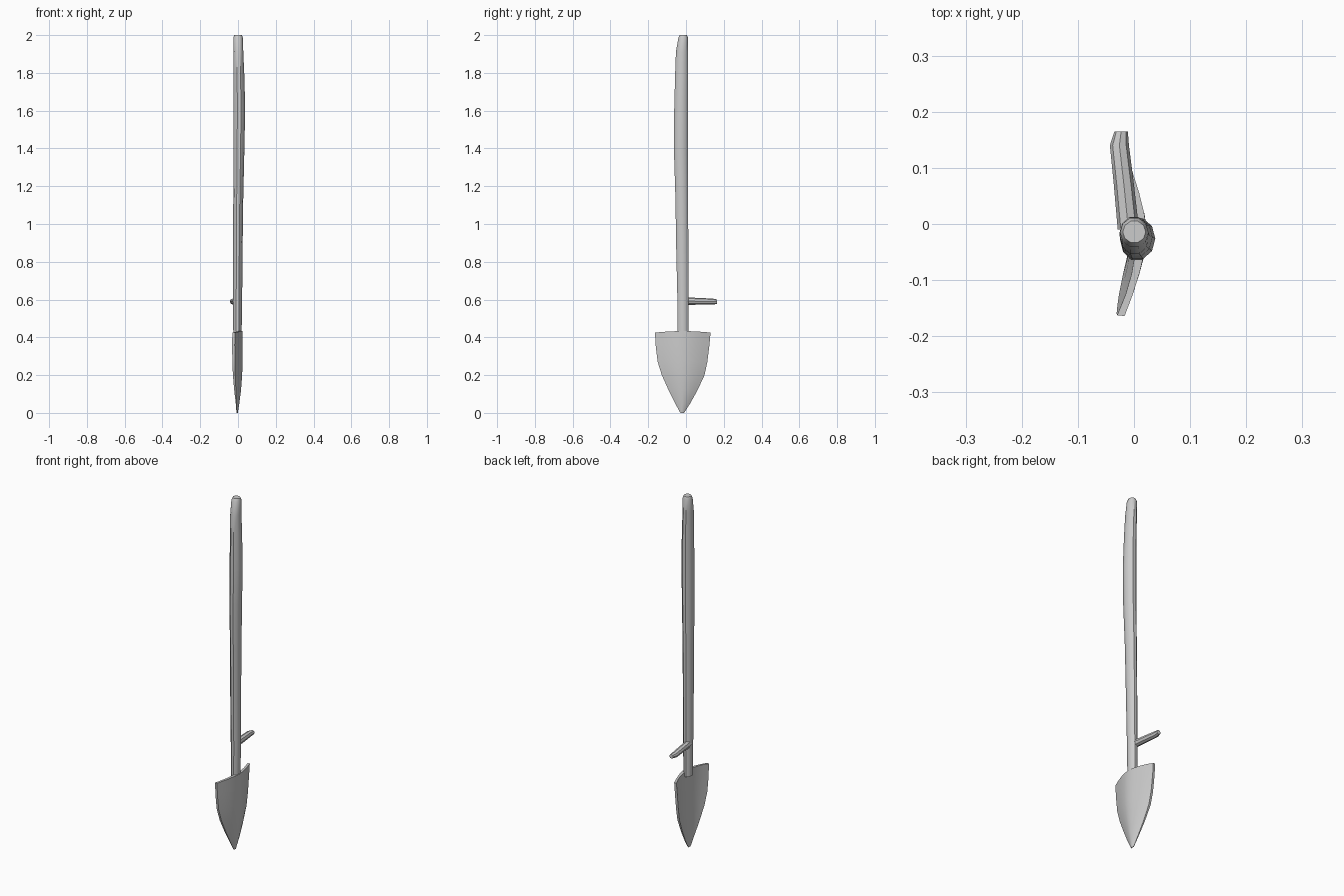
import bpy, bmesh, math
from mathutils import Vector

if "Cube" in bpy.data.objects:
    bpy.data.objects.remove(bpy.data.objects["Cube"])


def finish(name, bm, angle=40):
    bmesh.ops.recalc_face_normals(bm, faces=bm.faces)
    mesh = bpy.data.meshes.new(name)
    bm.to_mesh(mesh)
    bm.free()
    ob = bpy.data.objects.new(name, mesh)
    bpy.context.collection.objects.link(ob)
    bpy.ops.object.select_all(action='DESELECT')
    ob.select_set(True)
    bpy.context.view_layer.objects.active = ob
    bpy.ops.object.shade_smooth_by_angle(angle=math.radians(angle))
    return ob


def loft(name, rings):
    """Skin closed rings of equal point count and cap both ends."""
    bm = bmesh.new()
    loops = [[bm.verts.new(p) for p in ring] for ring in rings]
    n = len(loops[0])
    for a, b in zip(loops, loops[1:]):
        for i in range(n):
            j = (i + 1) % n
            bm.faces.new((a[i], a[j], b[j], b[i]))
    bm.faces.new(loops[0])
    bm.faces.new(loops[-1])
    return finish(name, bm)


def oval(center, u, v, sides):
    c, u, v = Vector(center), Vector(u), Vector(v)
    return [c + u * math.cos(2 * math.pi * i / sides) + v * math.sin(2 * math.pi * i / sides)
            for i in range(sides)]


# slightly bowed wooden shaft: z, x min, x max, y min, y max
shaft = [(0.41, -0.025, 0.019, -0.046, 0.014), (0.60, -0.026, 0.022, -0.047, 0.014),
         (0.85, -0.026, 0.024, -0.053, 0.014), (1.15, -0.025, 0.028, -0.058, 0.013),
         (1.40, -0.025, 0.034, -0.066, 0.012), (1.62, -0.025, 0.038, -0.064, 0.012),
         (1.80, -0.025, 0.033, -0.059, 0.012), (1.91, -0.025, 0.028, -0.055, 0.012),
         (1.985, -0.025, 0.026, -0.042, 0.012), (2.0, -0.020, 0.021, -0.034, 0.006)]
loft("shaft", [oval(((x0 + x1) / 2, (y0 + y1) / 2, z), ((x1 - x0) / 2, 0, 0),
                    (0, (y1 - y0) / 2, 0), 10) for z, x0, x1, y0, y1 in shaft])

# foot peg on the side of the shaft: y, x, half width, half height
peg = [(-0.01, -0.010, 0.019, 0.020), (0.07, -0.018, 0.018, 0.018),
       (0.14, -0.026, 0.017, 0.016), (0.165, -0.023, 0.012, 0.012)]
loft("foot_peg", [oval((x, y, 0.592 - 0.02 * y), (w, 0, 0), (0, 0, h), 8)
                  for y, x, w, h in peg])

# dished blade: z, y min, y max, rim x, outer centre x, inner centre x
blade = [(0.425, -0.164, 0.130, -0.030, 0.023, 0.004), (0.36, -0.161, 0.124, -0.031, 0.024, 0.002),
         (0.27, -0.150, 0.113, -0.030, 0.024, -0.002), (0.20, -0.128, 0.098, -0.027, 0.022, -0.005),
         (0.12, -0.092, 0.061, -0.020, 0.016, -0.007), (0.05, -0.057, 0.022, -0.012, 0.007, -0.008),
         (0.0, -0.030, -0.010, -0.008, -0.001, -0.007)]
STEPS = 8
rings = []
for z, y0, y1, rim, out, inn in blade:
    mid, half = (y0 + y1) / 2, (y1 - y0) / 2
    edge = rim + (out - rim) * 0.25
    ts = [-1 + 2 * i / STEPS for i in range(STEPS + 1)]
    # top edge crowns slightly towards the middle
    lift = 0.008 if z > 0.4 else 0
    outer = [(edge + (out - edge) * (1 - abs(t) ** 1.5), mid + half * t,
              z + lift * (1 - t * t)) for t in ts]
    inner = [(rim + (inn - rim) * (1 - t * t), mid + half * t * 0.99,
              z + lift * (1 - t * t)) for t in reversed(ts)]
    rings.append(outer + inner)
loft("blade", rings)
